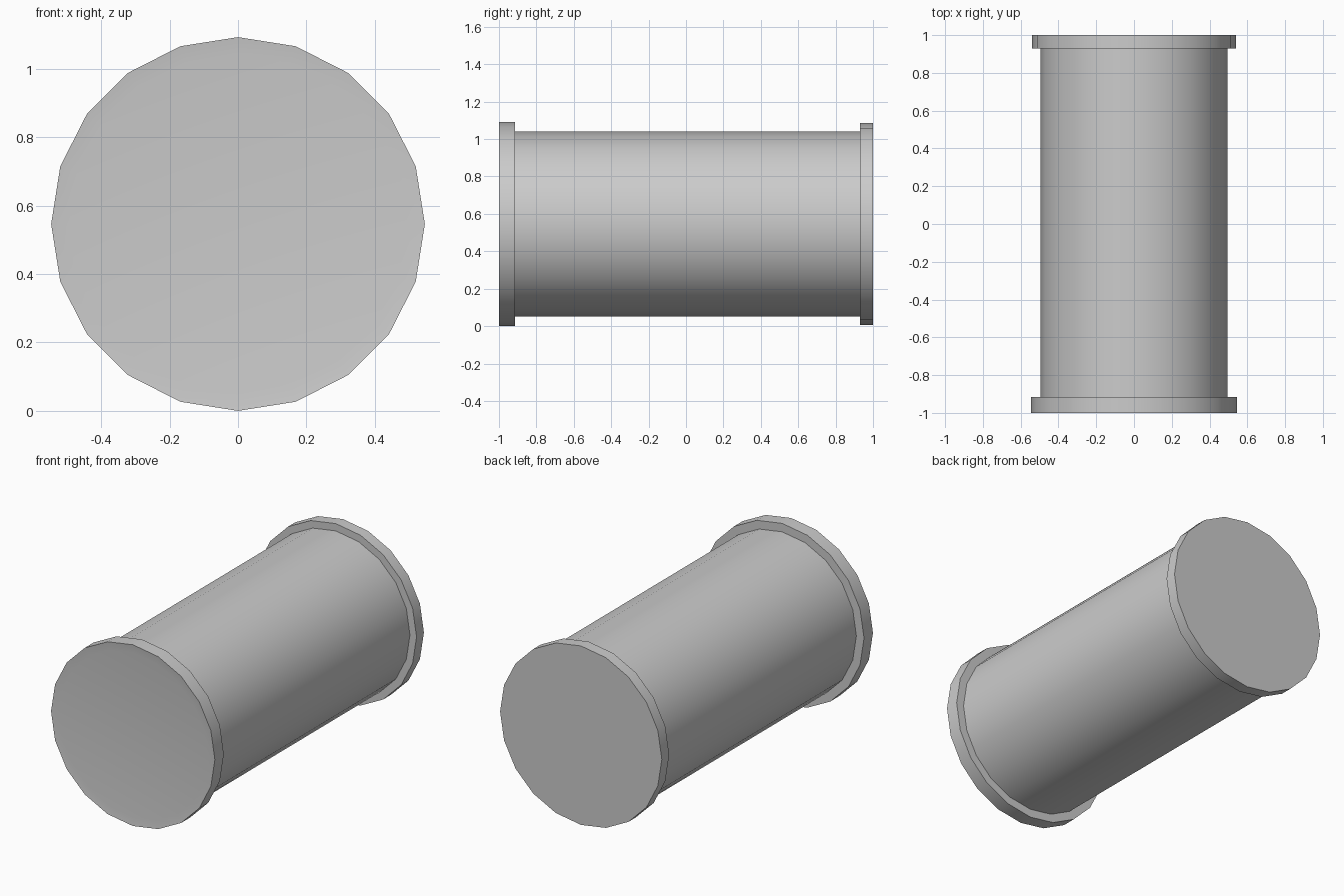
import bpy, bmesh, math
from mathutils import Matrix

cube = bpy.data.objects.get("Cube")
if cube:
    bpy.data.objects.remove(cube)

SIDES = 20
AXIS_Z = 0.546

# Single grey finish
grey = bpy.data.materials.new("plain_grey")
grey.use_nodes = True
colour = (0.6, 0.6, 0.6, 1)
grey.diffuse_color = colour
grey.node_tree.nodes["Principled BSDF"].inputs["Base Color"].default_value = colour


def cylinder(name, radius, y0, y1, dish_side=0, dish_radius=0.495, dish=0.006):
    """Cylinder along y; dish_side (-1 or 1) picks an end that is slightly dished."""
    bm = bmesh.new()
    place = Matrix.Translation((0, (y0 + y1) / 2, AXIS_Z)) @ Matrix.Rotation(math.pi / 2, 4, 'X')
    bmesh.ops.create_cone(bm, cap_ends=True, segments=SIDES, radius1=radius,
                          radius2=radius, depth=y1 - y0, matrix=place)
    bm.normal_update()
    if dish_side:
        end = [f for f in bm.faces if f.normal.y * dish_side > 0.9]
        bmesh.ops.inset_region(bm, faces=end, thickness=radius - dish_radius, depth=-dish)
    mesh = bpy.data.meshes.new(name)
    bm.to_mesh(mesh)
    bm.free()
    mesh.materials.append(grey)
    obj = bpy.data.objects.new(name, mesh)
    bpy.context.collection.objects.link(obj)
    bpy.ops.object.select_all(action='DESELECT')
    obj.select_set(True)
    bpy.context.view_layer.objects.active = obj
    bpy.ops.object.shade_smooth_by_angle(angle=math.radians(30))
    return obj


# Main barrel and its two end flanges
cylinder("barrel", 0.495, -0.95, 0.96)
cylinder("front_flange", 0.546, -1, -0.915, dish_side=-1)
cylinder("back_flange", 0.539, 0.93, 1)
